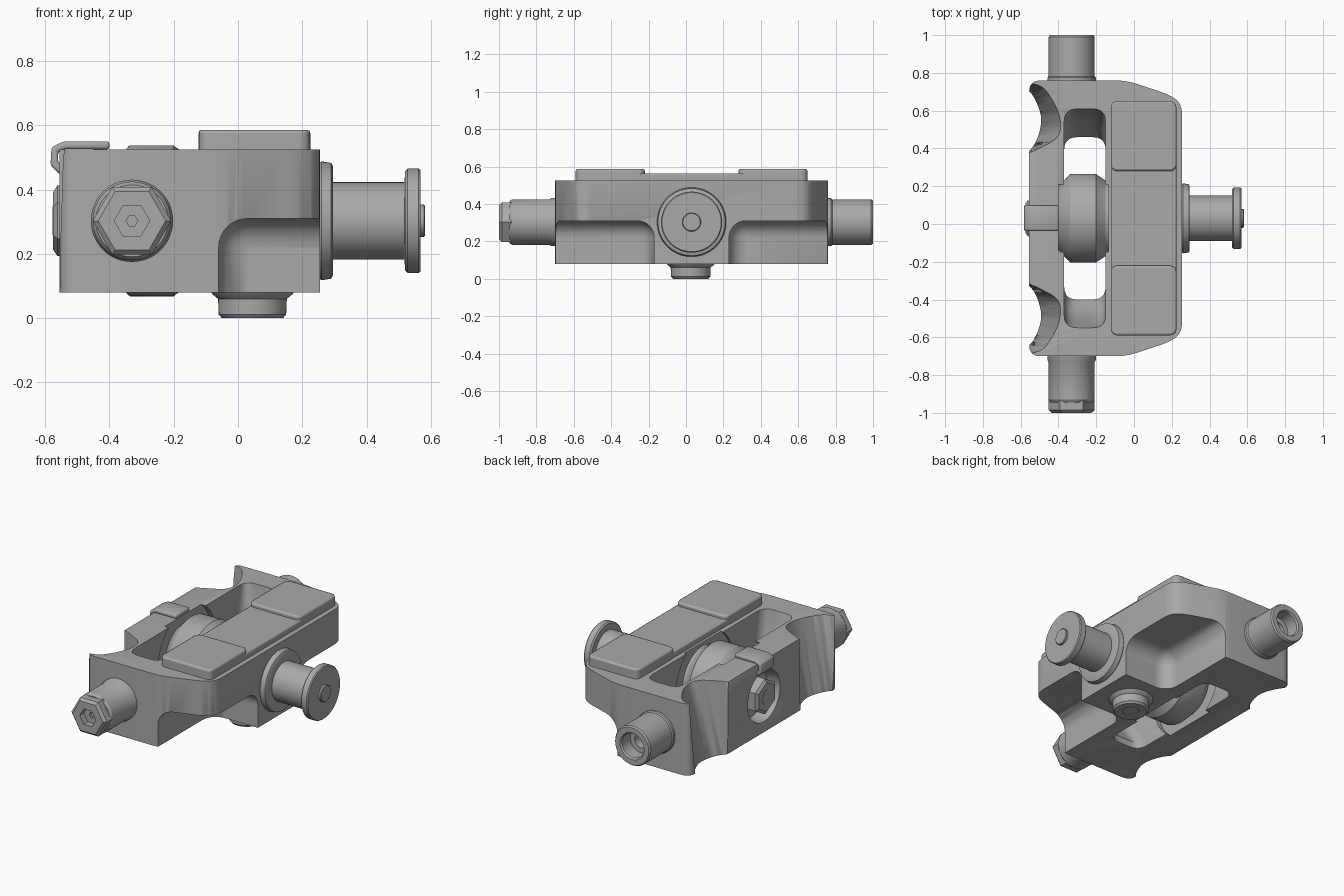
import bpy, bmesh, math
from mathutils import Vector, Matrix

cube = bpy.data.objects.get("Cube")
if cube:
    bpy.data.objects.remove(cube)

steel = bpy.data.materials.new("grey_steel")
steel.use_nodes = True
colour = (0.4, 0.4, 0.4, 1)
steel.diffuse_color = colour
steel.node_tree.nodes["Principled BSDF"].inputs["Base Color"].default_value = colour

MID = 0.03      # y of the symmetry plane
AXLE = 0.303    # height of the shafts


def add(name, bm, smooth=True):
    bmesh.ops.recalc_face_normals(bm, faces=bm.faces)
    mesh = bpy.data.meshes.new(name)
    bm.to_mesh(mesh)
    bm.free()
    ob = bpy.data.objects.new(name, mesh)
    bpy.context.collection.objects.link(ob)
    mesh.materials.append(steel)
    if smooth:
        shade(ob)
    return ob


def shade(ob):
    bpy.ops.object.select_all(action='DESELECT')
    ob.select_set(True)
    bpy.context.view_layer.objects.active = ob
    bpy.ops.object.shade_smooth_by_angle(angle=math.radians(32))


def fillet(points, radius, steps=5):
    """Round every corner of a closed 2D outline."""
    out = []
    pts = [Vector(p) for p in points]
    for i, p in enumerate(pts):
        a, b = pts[i - 1] - p, pts[(i + 1) % len(pts)] - p
        a = a.normalized() * min(radius, a.length * 0.48)
        b = b.normalized() * min(radius, b.length * 0.48)
        for k in range(steps + 1):
            t = k / steps
            out.append(p + a * (1 - t) ** 2 + b * t * t)
    return out


def rect(x0, x1, y0, y1):
    return [(x0, y0), (x1, y0), (x1, y1), (x0, y1)]


def loft(name, levels, smooth=True):
    """Join outlines, given as (z, points), into one solid."""
    bm = bmesh.new()
    rings = [[bm.verts.new((p[0], p[1], z)) for p in pts] for z, pts in levels]
    n = len(rings[0])
    for low, high in zip(rings, rings[1:]):
        for i in range(n):
            j = (i + 1) % n
            bm.faces.new((low[i], low[j], high[j], high[i]))
    bm.faces.new(rings[0])
    bm.faces.new(rings[-1])
    return add(name, bm, smooth)


def lathe(name, profile, centre, axis, sides=48):
    """Turn a profile of (radius, distance) about an axis."""
    rings = [(d, [(r * math.cos(math.tau * i / sides), r * math.sin(math.tau * i / sides))
                  for i in range(sides)]) for r, d in profile]
    ob = loft(name, rings, False)
    turn = Vector((0, 0, 1)).rotation_difference(Vector(axis)).to_matrix().to_4x4()
    ob.data.transform(Matrix.Translation(centre) @ turn)
    shade(ob)
    return ob


def bevel(ob, width, segments=3, angle=40):
    m = ob.modifiers.new("rounding", 'BEVEL')
    m.width, m.segments = width, segments
    m.limit_method, m.angle_limit = 'ANGLE', math.radians(angle)


def cut(ob, cutter):
    cutter.hide_render = True
    cutter.hide_set(True)
    m = ob.modifiers.new("cut", 'BOOLEAN')
    m.object, m.operation, m.solver = cutter, 'DIFFERENCE', 'EXACT'


def apply(ob):
    graph = bpy.context.evaluated_depsgraph_get()
    mesh = bpy.data.meshes.new_from_object(ob.evaluated_get(graph))
    ob.modifiers.clear()
    ob.data = mesh


# Main block with tapered corners
half = [(-0.555, 0.73), (-0.04, 0.73), (0.2, 0.65), (0.255, 0.60)]
outline = [(x, MID + d) for x, d in half] + [(x, MID - d) for x, d in reversed(half)]
outline = fillet(outline, 0.06)
block = loft("main_block", [(0.08, outline), (0.525, outline)])

# Long window whose ends slope inwards towards the bottom
levels = [(0.0, 0.43), (0.12, 0.43), (0.2, 0.49), (0.35, 0.555), (0.6, 0.59)]
window = loft("window_cutter", [(z, fillet(rect(-0.37, -0.15, MID - d, MID + d), 0.07))
                                for z, d in levels])
cut(block, window)
cut(block, lathe("roller_clearance_cutter", [(0.285, -0.4), (0.285, -0.135)],
                 (0, MID, AXLE), (1, 0, 0)))
cut(block, lathe("nut_recess_cutter", [(0.17, -0.7), (0.15, -0.47)],
                 (0, MID, AXLE), (1, 0, 0)))

# Slanted finger scallops and rounded undercuts at both ends
low = [(-0.75, 0.69), (-0.565, 0.69), (-0.515, 0.61), (-0.49, 0.52), (-0.515, 0.42),
       (-0.56, 0.34), (-0.75, 0.31)]
high = [(-0.75, 0.73), (-0.49, 0.71), (-0.435, 0.64), (-0.385, 0.54), (-0.385, 0.43),
        (-0.55, 0.345), (-0.75, 0.31)]
for side, label in ((1, "back"), (-1, "front")):
    cut(block, loft(label + "_scallop_cutter",
                    [(z, fillet([(x, MID + side * d) for x, d in pts], 0.06))
                     for z, pts in ((0.06, low), (0.54, high))]))
    ends = sorted((MID + side * 0.2, MID + side * 0.95))
    under = loft(label + "_undercut_cutter",
                 [(z, rect(-0.06, 0.6, *ends)) for z in (-0.3, 0.31)], False)
    bevel(under, 0.09, 8)
    shade(under)
    cut(block, under)
apply(block)
bevel(block, 0.012, 2)
apply(block)
shade(block)

# Raised top strip and its two pads
strip = loft("top_strip", [(z, fillet(rect(-0.12, 0.225, MID - 0.61, MID + 0.61), 0.04))
                           for z in (0.5, 0.562)])
bevel(strip, 0.008, 2)
for side, label in ((1, "back"), (-1, "front")):
    ends = sorted((MID + side * 0.25, MID + side * 0.62))
    pad = loft(label + "_top_pad", [(z, fillet(rect(-0.123, 0.225, *ends), 0.04))
                                    for z in (0.5, 0.586)])
    bevel(pad, 0.01, 2)

# Roller in the window on its axle
lathe("roller", [(0.17, -0.4), (0.185, -0.385), (0.232, -0.34), (0.235, -0.335),
                 (0.235, -0.2), (0.23, -0.195), (0.2, -0.15), (0.2, -0.13)],
      (0, MID, AXLE), (1, 0, 0), 64)
lathe("axle_nut", [(0.09, -0.575), (0.11, -0.562), (0.11, -0.46)],
      (0, MID, AXLE), (1, 0, 0), 6)
lathe("axle_tip", [(0.045, -0.577), (0.045, -0.5)], (0, MID, AXLE), (1, 0, 0))

# Side spool: collar, stem, disc and pin
lathe("spool", [(0.17, 0.24), (0.185, 0.26), (0.18, 0.29), (0.17, 0.295), (0.12, 0.295),
                (0.12, 0.518), (0.155, 0.52), (0.163, 0.528), (0.163, 0.562),
                (0.158, 0.568), (0.05, 0.568), (0.05, 0.578), (0.046, 0.582)],
      (0, MID, AXLE), (1, 0, 0), 64)

# Front fitting: sleeve, hex end and a stepped hole
lathe("front_sleeve", [(0.128, 0.64), (0.128, 0.72), (0.122, 0.73), (0.122, 0.93),
                       (0.112, 0.945)], (-0.33, 0, AXLE), (0, -1, 0))
lathe("front_hex_end", [(0.122, 0.92), (0.122, 0.985), (0.105, 1), (0.055, 1),
                        (0.055, 0.96), (0.018, 0.96), (0.018, 0.93)],
      (-0.33, 0, AXLE), (0, -1, 0), 6)

# Back fitting: tube with a stepped bore
lathe("back_tube", [(0.128, 0.68), (0.128, 0.775), (0.122, 0.782), (0.122, 0.99),
                    (0.115, 1), (0.082, 1), (0.075, 0.99), (0.075, 0.91),
                    (0.045, 0.91), (0.045, 0.84)], (-0.33, 0, AXLE), (0, 1, 0))

# Bottom boss with a hex socket
lathe("bottom_boss", [(0.135, 0.09), (0.125, 0.075), (0.107, 0.06), (0.105, 0.012),
                      (0.095, 0), (0.05, 0), (0.05, 0.04)], (0.045, MID - 0.005, 0), (0, 0, 1))
lathe("boss_socket", [(0.055, 0.005), (0.055, 0.03), (0.03, 0.03), (0.03, 0.005)],
      (0.045, MID - 0.005, 0), (0, 0, 1), 6)

# Bent spring clip over the wall
path = [(-0.4, 0.538), (-0.54, 0.538), (-0.57, 0.525), (-0.572, 0.48), (-0.545, 0.455)]
bm = bmesh.new()
rows = [[bm.verts.new((x, y, z)) for y in (-0.035, 0.098)] for x, z in path]
for a, b in zip(rows, rows[1:]):
    bm.faces.new((a[0], a[1], b[1], b[0]))
clip = add("spring_clip", bm)
solid = clip.modifiers.new("thickness", 'SOLIDIFY')
solid.thickness, solid.offset = 0.025, 0
bevel(clip, 0.008, 2, 25)
